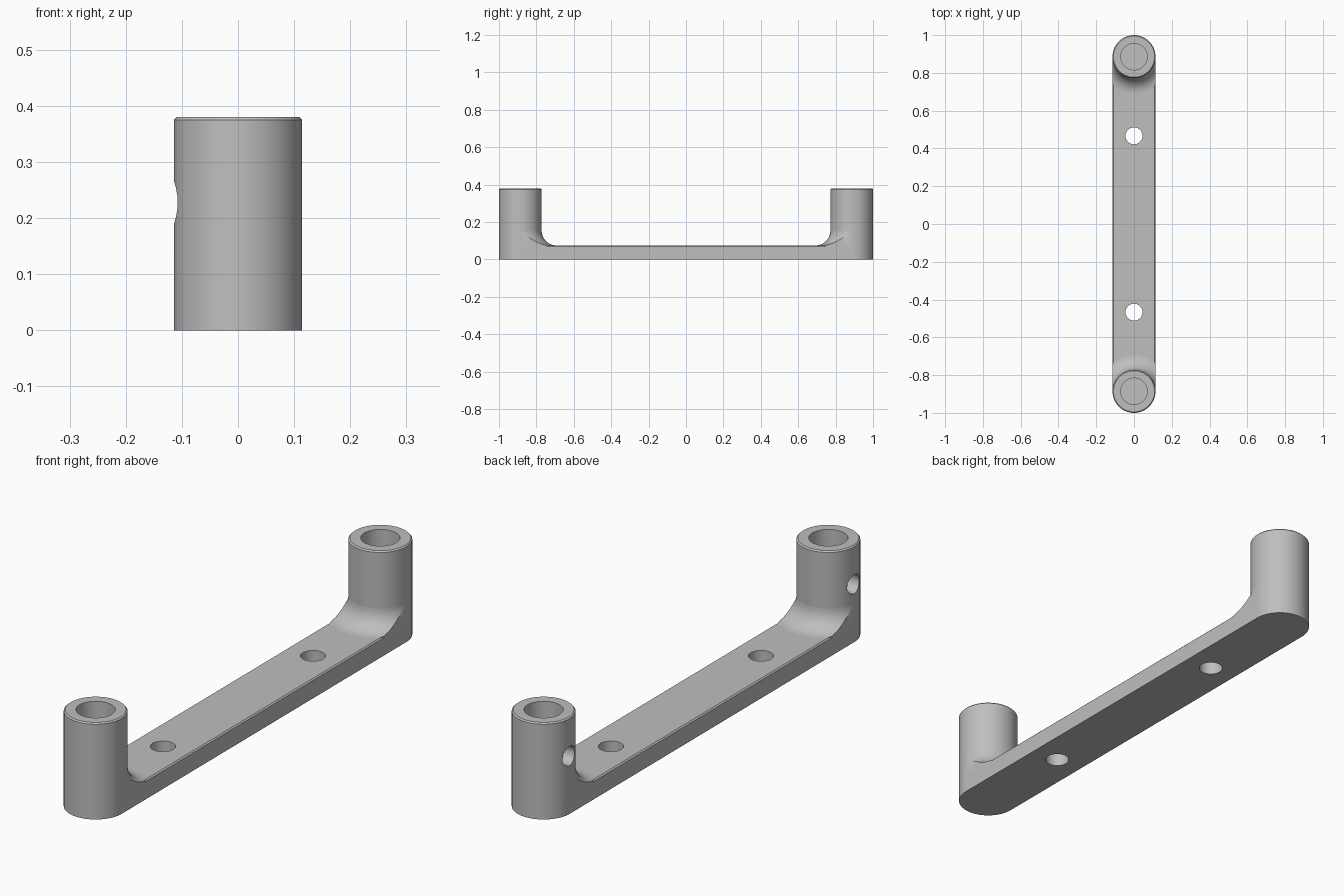
import bpy, bmesh, math

if "Cube" in bpy.data.objects:
    bpy.data.objects.remove(bpy.data.objects["Cube"])

R, H, BAR = 0.114, 0.38, 0.075      # post radius, post height, bar thickness
CY = 1.0 - R                        # post centre distance along y
BORE, FLOOR = 0.07, 0.10            # blind bore radius and floor height
FIL, CH = 0.08, 0.005               # fillet radius, small edge chamfer
SEG = 64

grey = bpy.data.materials.new("light_grey")
grey.diffuse_color = (0.52, 0.52, 0.52, 1)
grey.use_nodes = True
grey.node_tree.nodes["Principled BSDF"].inputs["Base Color"].default_value = grey.diffuse_color


def make(name, bm):
    bmesh.ops.remove_doubles(bm, verts=bm.verts, dist=1e-5)
    bmesh.ops.recalc_face_normals(bm, faces=bm.faces)
    me = bpy.data.meshes.new(name)
    bm.to_mesh(me)
    bm.free()
    me.materials.append(grey)
    ob = bpy.data.objects.new(name, me)
    bpy.context.collection.objects.link(ob)
    return ob


def activate(ob):
    bpy.ops.object.select_all(action='DESELECT')
    ob.select_set(True)
    bpy.context.view_layer.objects.active = ob


def smooth(ob):
    activate(ob)
    bpy.ops.object.shade_smooth_by_angle(angle=math.radians(30))


def drill(ob, loc, radius, depth, rot=(0, 0, 0)):
    bpy.ops.mesh.primitive_cylinder_add(vertices=48, radius=radius, depth=depth,
                                        location=loc, rotation=rot)
    cutter = bpy.context.object
    cutter.data.materials.append(grey)
    activate(ob)
    mod = ob.modifiers.new("hole", 'BOOLEAN')
    mod.operation, mod.solver, mod.object = 'DIFFERENCE', 'EXACT', cutter
    bpy.ops.object.modifier_apply(modifier=mod.name)
    bpy.data.objects.remove(cutter, do_unlink=True)


def stadium(r):
    pts = []
    for s, start in ((1, 0), (-1, math.pi)):
        for i in range(SEG // 2 + 1):
            a = start + 2 * math.pi * i / SEG
            pts.append((r * math.cos(a), s * CY + r * math.sin(a)))
    return pts


# Flat bar with rounded ends and chamfered top edge
bm = bmesh.new()
rings = [[bm.verts.new((x, y, z)) for x, y in stadium(r)]
         for r, z in ((R, 0), (R, BAR - CH), (R - CH, BAR))]
n = len(rings[0])
for lo, hi in zip(rings, rings[1:]):
    for i in range(n):
        j = (i + 1) % n
        bm.faces.new((lo[i], lo[j], hi[j], hi[i]))
bm.faces.new(rings[0][::-1])
bm.faces.new(rings[-1])
bar = make("bar", bm)
for s in (1, -1):
    drill(bar, (0, s * 0.467, BAR / 2), 0.045, 0.3)
smooth(bar)

# Post: turned profile with a blind bore
profile = [(0, 0.06), (R, 0.06), (R, H - CH), (R - CH, H), (BORE, H),
           (BORE, FLOOR), (0, FLOOR)]


def post(name, s):
    bm = bmesh.new()
    vs = [bm.verts.new((r, 0, z)) for r, z in profile]
    es = [bm.edges.new(p) for p in zip(vs, vs[1:])]
    bmesh.ops.spin(bm, geom=vs + es, cent=(0, 0, 0), axis=(0, 0, 1),
                   angle=2 * math.pi, steps=SEG)
    bmesh.ops.translate(bm, verts=bm.verts, vec=(0, s * CY, 0))
    ob = make(name, bm)
    # Set-screw hole into the bore from the left
    drill(ob, (-R, s * CY, 0.228), 0.0375, 0.16, (0, math.pi / 2, 0))
    smooth(ob)


# Concave fillet around the inner half of a post, trimmed to the bar width
def fillet(name, s):
    bm = bmesh.new()
    cols, m, k = [], 10, 32
    base = BAR - 0.01
    for i in range(k + 1):
        a = -math.pi / 2 + math.pi * i / k
        sn = abs(math.sin(a))
        end = min(R + FIL, R / sn if sn > 1e-6 else 9)
        t_end = math.acos(max(-1, min(1, (R + FIL - end) / FIL)))
        top, bot = [], []
        for j in range(m + 1):
            t = t_end * j / m
            rho = R + FIL - FIL * math.cos(t)
            z = BAR + FIL - FIL * math.sin(t)
            x, y = rho * math.sin(a), s * (CY - rho * math.cos(a))
            top.append(bm.verts.new((x, y, z)))
            bot.append(bm.verts.new((x, y, base)))
        cols.append((top, bot))
    for (t0, b0), (t1, b1) in zip(cols, cols[1:]):
        for j in range(m):
            bm.faces.new((t0[j], t0[j + 1], t1[j + 1], t1[j]))
        bm.faces.new((t0[m], b0[m], b1[m], t1[m]))
    smooth(make(name, bm))


for label, s in (("front", -1), ("back", 1)):
    post(label + "_post", s)
    fillet(label + "_fillet", s)
